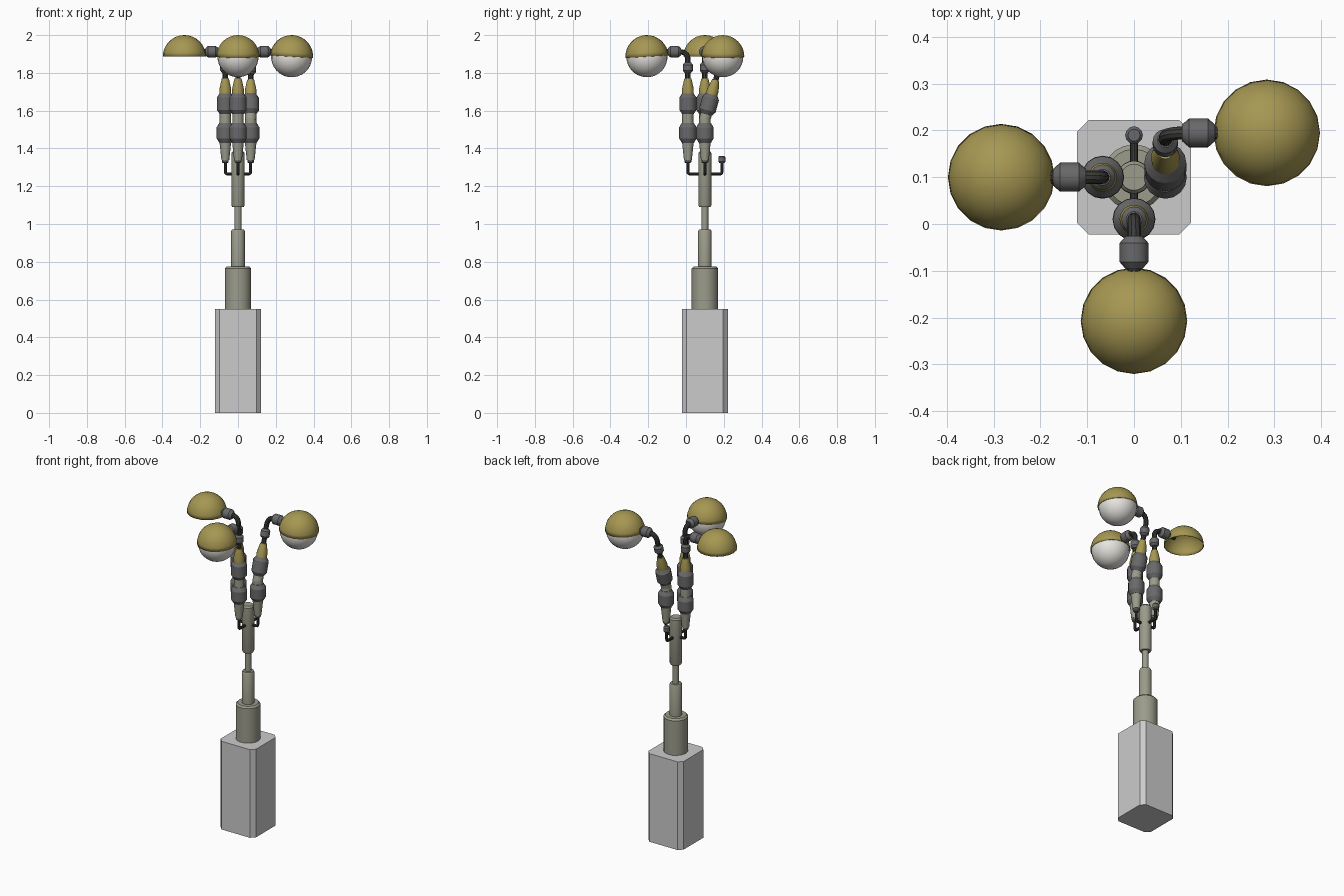
import bpy, bmesh, math
from mathutils import Matrix, Vector

if "Cube" in bpy.data.objects:
    bpy.data.objects.remove(bpy.data.objects["Cube"])

def mat(name, r, g, b):
    m = bpy.data.materials.new(name)
    m.diffuse_color = (r, g, b, 1)
    m.use_nodes = True
    m.node_tree.nodes["Principled BSDF"].inputs["Base Color"].default_value = m.diffuse_color
    return m

POST = mat("stone_paint", 0.33, 0.33, 0.26)
JOINT = mat("dark_grey", 0.14, 0.14, 0.145)
HOSE = mat("charcoal", 0.045, 0.045, 0.04)
BRASS = mat("brass", 0.38, 0.31, 0.085)
GLASS = mat("white_glass", 0.8, 0.78, 0.74)

def finish(name, bm, material, M=Matrix(), smooth=True):
    bmesh.ops.remove_doubles(bm, verts=bm.verts, dist=1e-5)
    bmesh.ops.transform(bm, matrix=M, verts=bm.verts)
    bmesh.ops.recalc_face_normals(bm, faces=bm.faces)
    me = bpy.data.meshes.new(name)
    bm.to_mesh(me)
    bm.free()
    if smooth:
        me.shade_smooth()
        me.set_sharp_from_angle(angle=math.radians(30))
    ob = bpy.data.objects.new(name, me)
    bpy.context.collection.objects.link(ob)
    if material:
        me.materials.append(material)
    return ob

def lathe(name, profile, material, M=Matrix(), n=16):
    # profile of (radius, height), capped at both ends when radius > 0
    bm = bmesh.new()
    pts = [(0, profile[0][1])] + profile + [(0, profile[-1][1])]
    vs = [bm.verts.new((r, 0, z)) for r, z in pts]
    es = [bm.edges.new(p) for p in zip(vs, vs[1:])]
    bmesh.ops.spin(bm, geom=vs + es, cent=(0, 0, 0), axis=(0, 0, 1),
                   angle=2 * math.pi, steps=n, use_merge=False)
    bmesh.ops.remove_doubles(bm, verts=bm.verts, dist=1e-5)
    bmesh.ops.dissolve_degenerate(bm, edges=bm.edges, dist=1e-5)
    return finish(name, bm, material, M)

def tube(name, pts, r, M=Matrix()):
    # round tube along a path of points, mitred rings
    bm = bmesh.new()
    pts = [M @ Vector(p) for p in pts]
    rings = []
    side = None
    for i, p in enumerate(pts):
        t = (pts[min(i + 1, len(pts) - 1)] - pts[max(i - 1, 0)]).normalized()
        ref = side if side else (t.orthogonal())
        u = (ref - t * ref.dot(t)).normalized()
        side, v = u, t.cross(u)
        rings.append([bm.verts.new(p + r * (u * math.cos(a * math.pi / 5) + v * math.sin(a * math.pi / 5)))
                      for a in range(10)])
    for a, b in zip(rings, rings[1:]):
        for k in range(10):
            bm.faces.new((a[k], a[(k + 1) % 10], b[(k + 1) % 10], b[k]))
    bm.faces.new(rings[0])
    bm.faces.new(rings[-1])
    return finish(name, bm, HOSE)

def bend(a, corner, b, n=5):
    a, c, b = Vector(a), Vector(corner), Vector(b)
    return [a * (1 - t) ** 2 + c * 2 * t * (1 - t) + b * t * t for t in (i / n for i in range(n + 1))]

def coupling(r, neck, z0, z1, c):
    # chamfered joint body
    return [(neck, z0), (r, z0 + c), (r, z1 - c), (neck, z1)]

CX = Matrix.Translation((0, 0.1, 0))

# base block with chamfered corners
bm = bmesh.new()
h, c = 0.122, 0.025
outline = [(h, -h + c), (h, h - c), (h - c, h), (-h + c, h), (-h, h - c), (-h, -h + c), (-h + c, -h), (h - c, -h)]
f = bm.faces.new([bm.verts.new((x, y, 0)) for x, y in outline])
g = bmesh.ops.extrude_face_region(bm, geom=[f])["geom"]
bmesh.ops.translate(bm, vec=(0, 0, 0.55), verts=[v for v in g if isinstance(v, bmesh.types.BMVert)])
finish("base_block", bm, None, CX, smooth=False)

# stepped post
lathe("post", [(0.07, 0.55), (0.07, 0.765), (0.06, 0.775), (0.036, 0.775), (0.036, 0.962), (0.031, 0.972),
               (0.018, 0.972), (0.018, 1.09), (0.030, 1.09), (0.035, 1.10), (0.035, 1.375), (0.028, 1.385)],
      POST, CX, 20)

# arms: name, direction angle of hook, hook length, head angle, lean in y, dome tilt, has globe
arms = [("left", 180, 0.067, 180, 0, 0, False),
        ("front", -90, 0.09, -90, 0, 3.5, True),
        ("right", 0, 0.067, 0, -15.5, 3.5, True),
        ("back", 90, 0.09, None, 0, 0, False)]

for name, ang, reach, head, lean, tilt, globe in arms:
    # hook bracket
    R = CX @ Matrix.Rotation(math.radians(ang), 4, 'Z')
    path = [Vector((0.02, 0, 1.265))] + bend((reach - 0.012, 0, 1.265), (reach, 0, 1.265), (reach, 0, 1.277), 3)
    tube(name + "_hook", path + [Vector((reach, 0, 1.345))], 0.0085, R)
    A = Matrix.Translation(R @ Vector((reach, 0, 0)))
    if head is None:
        lathe(name + "_hook_cap", coupling(0.019, 0.013, 1.323, 1.361, 0.007), JOINT, A, 12)
        continue

    # lower arm
    lathe(name + "_hook_collar", coupling(0.018, 0.013, 1.323, 1.35, 0.005), JOINT, A, 12)
    lathe(name + "_lower_arm", [(0.021, 1.34), (0.031, 1.435)], POST, A)
    lathe(name + "_lower_joint", coupling(0.046, 0.032, 1.43, 1.535, 0.023), JOINT, A)
    lathe(name + "_middle_arm", [(0.03, 1.52), (0.03, 1.56)], POST, A)

    # upper arm, leaning where needed
    pivot = Matrix.Translation((0, 0, 1.555))
    U = A @ pivot @ Matrix.Rotation(math.radians(lean), 4, 'X') @ pivot.inverted()
    lathe(name + "_elbow_arm", [(0.03, 1.55), (0.03, 1.60)], POST, U)
    lathe(name + "_upper_joint", coupling(0.045, 0.030, 1.582, 1.692, 0.022), JOINT, U)
    lathe(name + "_brass_neck", [(0.031, 1.69), (0.031, 1.715), (0.019, 1.77)], BRASS, U)
    lathe(name + "_small_joint", coupling(0.027, 0.017, 1.80, 1.855, 0.012), JOINT, U)

    # hose through the bend into the lamp head
    top = U @ Vector((0, 0, 1.91))
    top.z = 1.912
    H = Matrix.Translation((top.x, top.y, 0)) @ Matrix.Rotation(math.radians(head), 4, 'Z')
    low, start = (H.inverted() @ (U @ Vector((0, 0, z))) for z in (1.76, 1.868))
    tube(name + "_hose", [low] + bend(start, (0, 0, 1.912), (0.045, 0, 1.912)) + [Vector((0.15, 0, 1.912))], 0.0145, H)
    N = H @ Matrix.Translation((0, 0, 1.912)) @ Matrix.Rotation(math.pi / 2, 4, 'Y')
    lathe(name + "_head_joint", coupling(0.031, 0.018, 0.036, 0.106, 0.015), JOINT, N)

    # brass dome and globe
    D = H @ Matrix.Translation((0.217, 0, 1.886)) @ Matrix.Rotation(math.radians(tilt), 4, 'Y')
    bm = bmesh.new()
    bmesh.ops.create_uvsphere(bm, u_segments=20, v_segments=16, radius=0.114)
    bmesh.ops.delete(bm, geom=[v for v in bm.verts if v.co.z < -0.001], context='VERTS')
    dome = finish(name + "_dome", bm, BRASS, D)
    shell = dome.modifiers.new("shell", 'SOLIDIFY')
    shell.thickness = 0.003
    shell.offset = -1
    if globe:
        bm = bmesh.new()
        bmesh.ops.create_uvsphere(bm, u_segments=20, v_segments=16, radius=0.109)
        finish(name + "_globe", bm, GLASS, D)
